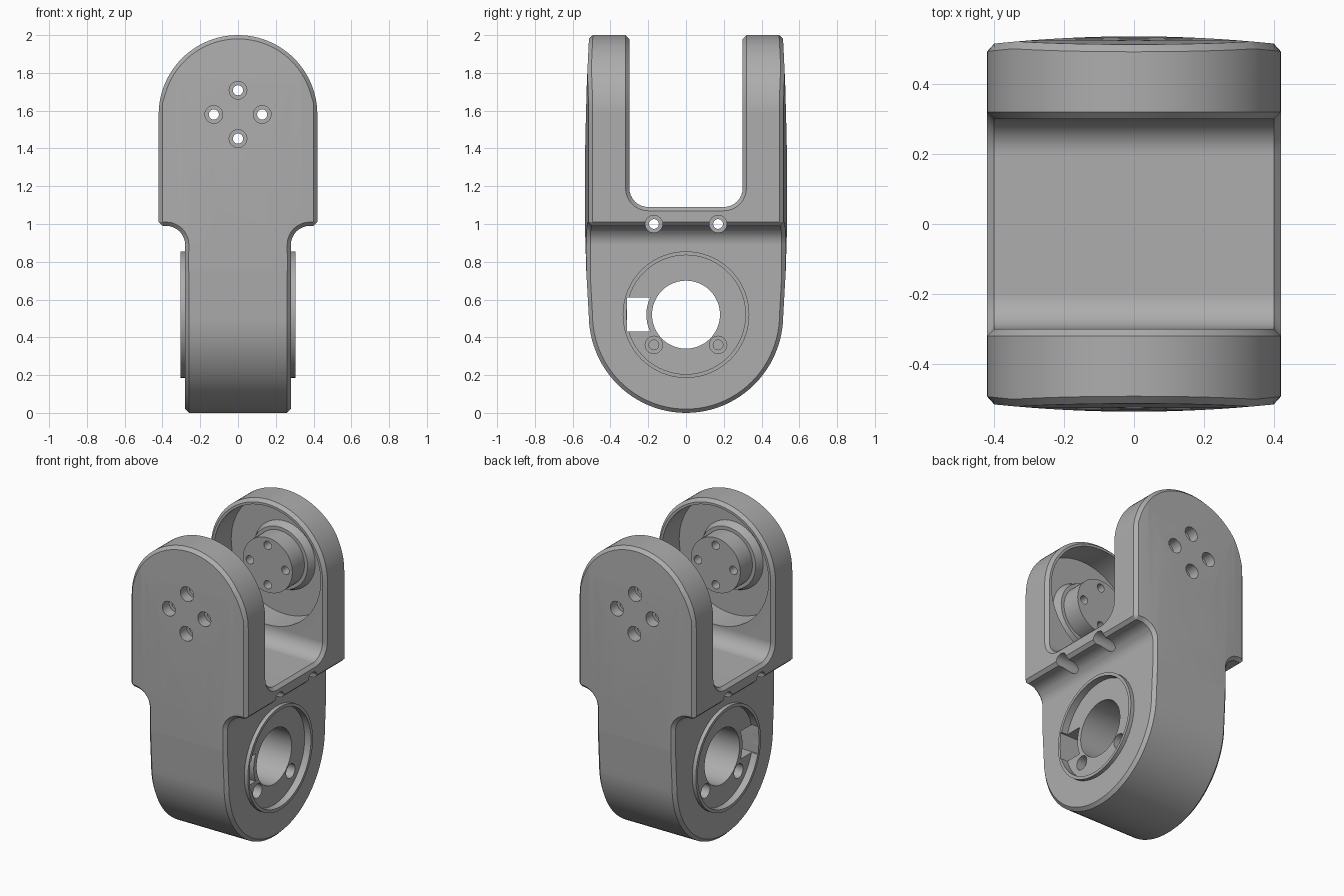
import bpy, bmesh
from math import sin, cos, pi, radians
from mathutils import Matrix, Vector

cube = bpy.data.objects.get("Cube")
if cube:
    bpy.data.objects.remove(cube, do_unlink=True)

metal = bpy.data.materials.new("matte_grey")
metal.use_nodes = True
grey = (0.42, 0.42, 0.42, 1)
metal.diffuse_color = grey
metal.node_tree.nodes["Principled BSDF"].inputs["Base Color"].default_value = grey


def finish(bm, name):
    bmesh.ops.recalc_face_normals(bm, faces=bm.faces)
    mesh = bpy.data.meshes.new(name)
    bm.to_mesh(mesh)
    bm.free()
    mesh.materials.append(metal)
    ob = bpy.data.objects.new(name, mesh)
    bpy.context.collection.objects.link(ob)
    return ob


def arc(cx, cy, rx, ry, start, end, n=12):
    angles = [radians(start + (end - start) * i / n) for i in range(n + 1)]
    return [(cx + rx * cos(a), cy + ry * sin(a)) for a in angles]


def prism(name, profile, axis, half=1.0):
    place = {"x": lambda a, b, h: (h, a, b),
             "y": lambda a, b, h: (a, h, b),
             "z": lambda a, b, h: (a, b, h)}[axis]
    bm = bmesh.new()
    ends = [[bm.verts.new(place(a, b, h)) for a, b in profile] for h in (-half, half)]
    for ring in ends:
        bm.faces.new(ring)
    for i in range(len(profile)):
        j = (i + 1) % len(profile)
        bm.faces.new((ends[0][i], ends[0][j], ends[1][j], ends[1][i]))
    return finish(bm, name)


def rod(name, start, end, r1, r2=None, seg=32):
    start, end = Vector(start), Vector(end)
    d = end - start
    turn = d.to_track_quat("Z", "Y").to_matrix().to_4x4()
    bm = bmesh.new()
    bmesh.ops.create_cone(bm, cap_ends=True, segments=seg, radius1=r1,
                          radius2=r1 if r2 is None else r2, depth=d.length,
                          matrix=Matrix.Translation((start + end) / 2) @ turn)
    return finish(bm, name)


def apply(ob, mod):
    bpy.context.view_layer.objects.active = ob
    bpy.ops.object.modifier_apply(modifier=mod.name)


def combine(ob, other, op):
    mod = ob.modifiers.new("combine", "BOOLEAN")
    mod.operation, mod.object, mod.solver = op, other, "EXACT"
    apply(ob, mod)
    bpy.data.objects.remove(other, do_unlink=True)


def mirrored(half):
    return half + [(-a, b) for a, b in reversed(half) if abs(a) > 1e-4]


# Front outline: narrow foot, filleted shoulder, round-topped arm
front = [(0.28, -0.1)] + arc(0.38, 0.89, 0.1, 0.1, 180, 90, 8) + [(0.42, 0.99)]
front += arc(0, 1.58, 0.42, 0.42, 0, 90, 24)
body = prism("bracket_body", mirrored(front), "y")

# Side outline: round foot, gently bowed flanks
side = [(0, 0)] + arc(0, 0.52, 0.515, 0.52, -90, 0, 24)[1:]
side += [(0.528, 0.75), (0.534, 0.95), (0.536, 1.2), (0.533, 1.45), (0.525, 1.75), (0.508, 2.1)]
combine(body, prism("side_outline", mirrored(side), "x"), "INTERSECT")

# Bowed outer faces as seen from above
bow = [(x / 20, 0.537 - 0.13 * (x / 20) ** 2) for x in range(10, -11, -1)]
combine(body, prism("bow_outline", bow + [(x, -y) for x, y in reversed(bow)], "z", 3), "INTERSECT")

# Slot between the arms
slot = [(0.3, 2.2)] + arc(0.2, 1.19, 0.1, 0.1, 0, -90, 8)
combine(body, prism("slot", mirrored(slot), "x"), "DIFFERENCE")

# Chamfer the outer edges
bevel = body.modifiers.new("chamfer", "BEVEL")
bevel.width, bevel.segments = 0.02, 1
bevel.limit_method, bevel.angle_limit = "ANGLE", radians(40)
bevel.use_clamp_overlap = False
apply(body, bevel)

# Raised discs on both sides of the foot, with a dished face
AXLE = 0.52
combine(body, rod("disc", (-0.305, 0, AXLE), (0.305, 0, AXLE), 0.335, seg=64), "UNION")
for s in (-1, 1):
    combine(body, rod("dish", (s * 0.26, 0, AXLE), (s * 0.5, 0, AXLE), 0.315, seg=64), "DIFFERENCE")
combine(body, rod("axle_hole", (-1, 0, AXLE), (1, 0, AXLE), 0.18, seg=48), "DIFFERENCE")

# Cable window beside the axle hole
window = arc(0, AXLE, 0.21, 0.21, 154.5, 205.5, 8) + [(-0.313, 0.43), (-0.313, 0.61)]
combine(body, prism("window", window, "x"), "DIFFERENCE")

# Side screw holes: through at the shoulder, blind in the dish
for y in (-0.17, 0.17):
    combine(body, rod("bolt", (-1, y, 1), (1, y, 1), 0.026, seg=20), "DIFFERENCE")
    for s in (-1, 1):
        combine(body, rod("bolt_head", (s * 0.24, y, 1), (s, y, 1), 0.046, seg=24), "DIFFERENCE")
        combine(body, rod("screw", (s * 0.1, y, 0.36), (s, y, 0.36), 0.026, seg=20), "DIFFERENCE")
        combine(body, rod("screw_head", (s * 0.2, y, 0.36), (s, y, 0.36), 0.046, seg=24), "DIFFERENCE")

# Arm cavities with a mounting boss and four screw holes each
HUB = 1.58
for s in (-1, 1):
    combine(body, rod("cavity", (0, s * 0.25, HUB), (0, s * 0.48, HUB), 0.385, seg=64), "DIFFERENCE")
    combine(body, rod("boss", (0, s * 0.305, HUB), (0, s * 0.5, HUB), 0.178, seg=48), "UNION")
    combine(body, rod("boss_foot", (0, s * 0.43, HUB), (0, s * 0.49, HUB), 0.2, 0.225, seg=48), "UNION")
    for x, z in ((0.128, 0), (-0.128, 0), (0, 0.128), (0, -0.128)):
        combine(body, rod("screw", (x, s * 0.2, HUB + z), (x, s, HUB + z), 0.027, seg=20), "DIFFERENCE")
        combine(body, rod("screw_head", (x, s * 0.46, HUB + z), (x, s, HUB + z), 0.047, seg=24), "DIFFERENCE")

# Smooth shading with sharp edges kept
bpy.ops.object.select_all(action="DESELECT")
body.select_set(True)
bpy.context.view_layer.objects.active = body
bpy.ops.object.shade_smooth_by_angle(angle=radians(25))
normals = body.modifiers.new("flat_normals", "WEIGHTED_NORMAL")
normals.keep_sharp = True
